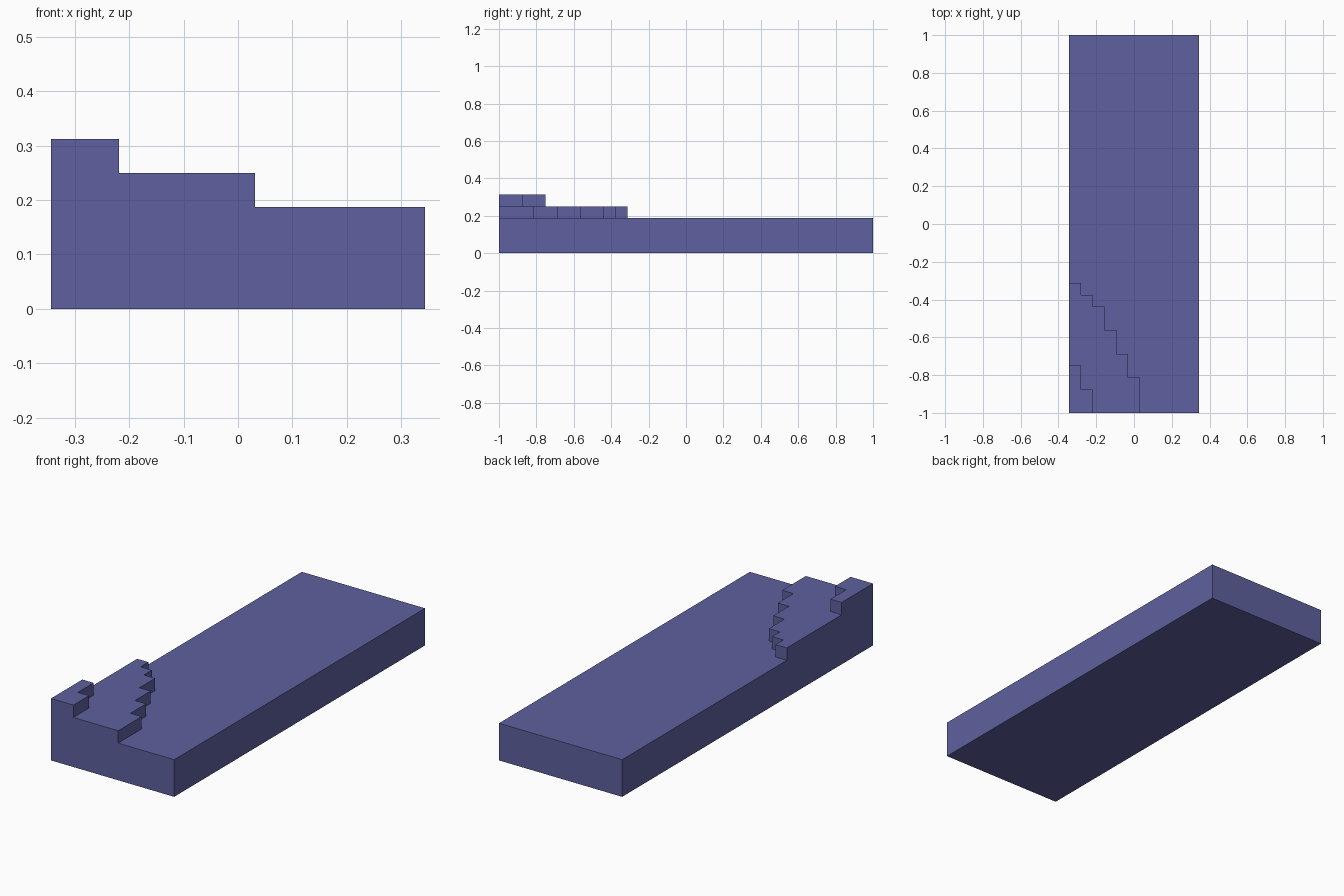
import bpy
import bmesh

if "Cube" in bpy.data.objects:
    bpy.data.objects.remove(bpy.data.objects["Cube"], do_unlink=True)

U = 1 / 16                 # grid unit
LEFT, FRONT = -5.5 * U, -1.0

mat = bpy.data.materials.new("slate blue")
mat.use_nodes = True
colour = (0.112, 0.118, 0.343, 1)
mat.diffuse_color = colour
mat.node_tree.nodes["Principled BSDF"].inputs["Base Color"].default_value = colour


def stepped_slab(name, depths, bottom, top, closed=False):
    """Prism whose back edge steps along x, one depth per column of cells."""
    outline = [(0, 0), (len(depths), 0)]
    for i in reversed(range(len(depths))):
        for corner in ((i + 1, depths[i]), (i, depths[i])):
            outline.append(corner)
    # Drop corners lying in the middle of a straight run
    n = len(outline)
    outline = [p for k, p in enumerate(outline)
               if not (outline[k - 1][1] == p[1] == outline[(k + 1) % n][1])]

    bm = bmesh.new()
    low, high = [[bm.verts.new((LEFT + x * U, FRONT + y * U, z * U))
                  for x, y in outline] for z in (bottom, top)]
    bm.faces.new(high)
    if closed:
        bm.faces.new(low[::-1])
    for k in range(len(outline)):
        j = (k + 1) % len(outline)
        bm.faces.new((low[k], low[j], high[j], high[k]))
    mesh = bpy.data.meshes.new(name)
    bm.to_mesh(mesh)
    bm.free()
    mesh.materials.append(mat)
    obj = bpy.data.objects.new(name, mesh)
    bpy.context.collection.objects.link(obj)
    return obj


# Long base block, then two stepped layers in the front right corner
stepped_slab("base_block", [32] * 11, 0, 3, closed=True)
stepped_slab("lower_terrace", [11, 10, 9, 7, 5, 3], 3, 4)
stepped_slab("upper_terrace", [4, 2], 4, 5)
